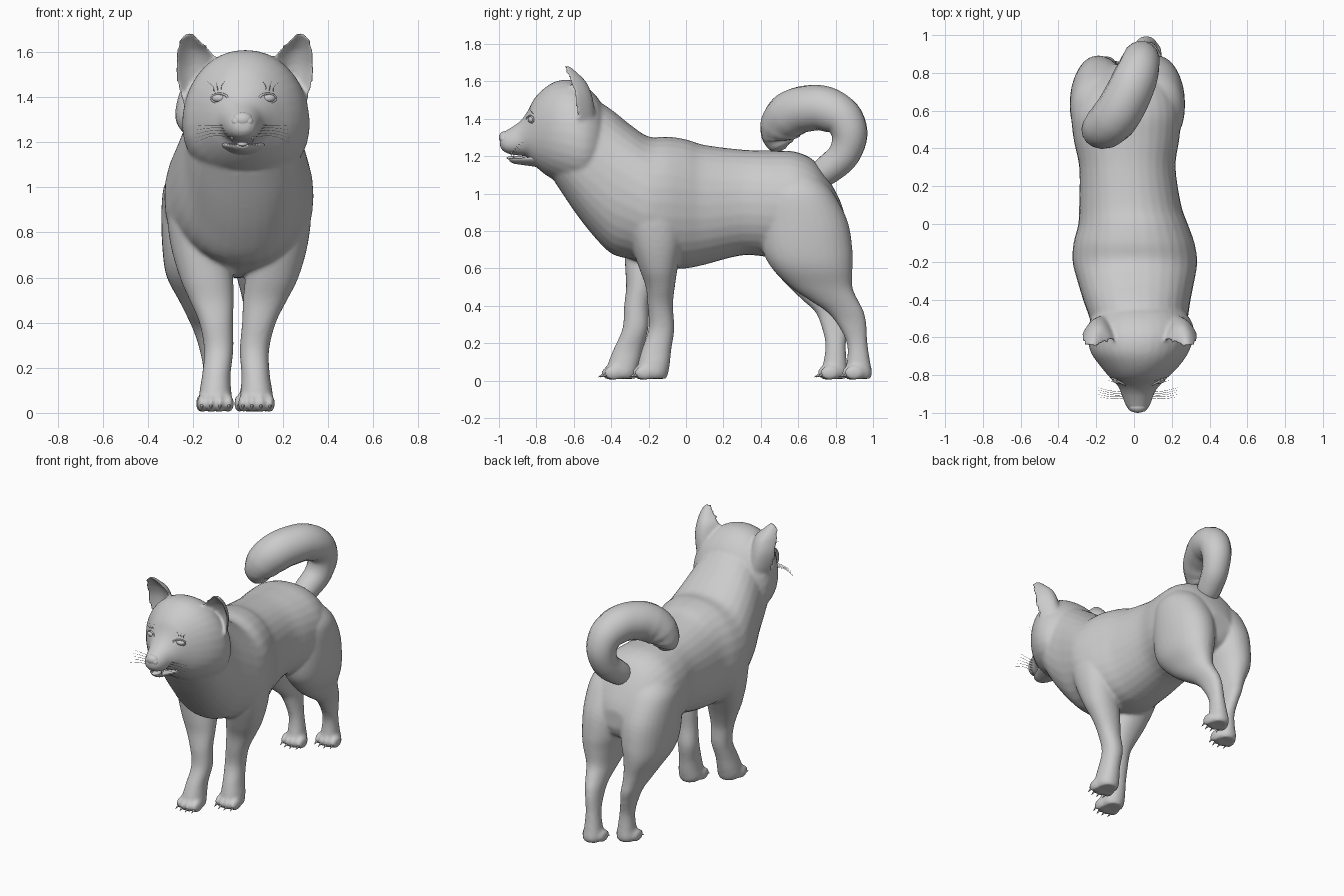
import bpy, bmesh, math
from mathutils import Matrix


def spow(v, p):
    return math.copysign(abs(v) ** (2 / p), v)


def catmull(rows, n=4):
    out = []
    for i in range(len(rows) - 1):
        a, b, c, d = (rows[max(i - 1, 0)], rows[i], rows[i + 1], rows[min(i + 2, len(rows) - 1)])
        for k in range(n):
            t = k / n
            out.append([0.5 * (2 * q + (r - p) * t + (2 * p - 5 * q + 4 * r - s) * t * t
                               + (3 * q - p - 3 * r + s) * t ** 3) for p, q, r, s in zip(a, b, c, d)])
    return out + [list(rows[-1])]


def loft(bm, rows, axis, p=2.0, bow=0.0, pear=0.0, n=32):
    """rows: position along axis, centre x, centre of other axis, half width, half of other axis"""
    rings = []
    for pos, cx, co, hx, ho in catmull(rows):
        ring = []
        for i in range(n):
            t = 2 * math.pi * i / n
            s = math.sin(t)
            x = cx + hx * spow(math.cos(t), p) * (1 - pear * s)
            o = co + ho * spow(s, p) + bow * hx * s * s
            ring.append(bm.verts.new((x, pos, o) if axis == 'y' else (x, o, pos)))
        rings.append(ring)
    for a, b in zip(rings, rings[1:]):
        for i in range(n):
            bm.faces.new((a[i], a[(i + 1) % n], b[(i + 1) % n], b[i]))
    bm.faces.new(rings[0])
    bm.faces.new(rings[-1])


def ball(bm, loc, scale, seg=20):
    bmesh.ops.create_uvsphere(bm, u_segments=seg, v_segments=seg // 2, radius=1,
                              matrix=Matrix.Translation(loc) @ Matrix.Diagonal((*scale, 1)))


def spike(bm, loc, r, h, turn):
    bmesh.ops.create_cone(bm, segments=8, radius1=r, radius2=r * .1, depth=h, cap_ends=True,
                          matrix=Matrix.Translation(loc) @ Matrix.Rotation(math.radians(turn), 4, 'X'))


def finish(bm, name):
    bmesh.ops.recalc_face_normals(bm, faces=bm.faces[:])
    for f in bm.faces:
        f.smooth = True
    me = bpy.data.meshes.new(name)
    bm.to_mesh(me)
    bm.free()
    ob = bpy.data.objects.new(name, me)
    bpy.context.collection.objects.link(ob)
    return ob


def tube(name, paths, depth, res=2):
    cu = bpy.data.curves.new(name, 'CURVE')
    cu.dimensions = '3D'
    cu.bevel_depth, cu.bevel_resolution, cu.resolution_u, cu.use_fill_caps = depth, res, 6, True
    for path in paths:
        sp = cu.splines.new('BEZIER')
        sp.bezier_points.add(len(path) - 1)
        for bp, (x, y, z, r) in zip(sp.bezier_points, path):
            bp.co, bp.radius = (x, y, z), r
            bp.handle_left_type = bp.handle_right_type = 'AUTO'
    ob = bpy.data.objects.new(name, cu)
    bpy.context.collection.objects.link(ob)
    return ob


def slices(rows):
    """(y, top, bottom, centre x, half width) to loft rows"""
    return [(y, cx, (t + b) / 2, hw, (t - b) / 2) for y, t, b, cx, hw in rows]


skin = bmesh.new()
# torso and neck
loft(skin, slices([
    (-.70, 1.48, 1.06, .03, .20), (-.60, 1.53, .91, .03, .24), (-.50, 1.51, .78, .025, .26),
    (-.40, 1.45, .68, .015, .285), (-.30, 1.37, .65, .01, .31), (-.20, 1.305, .62, .005, .33),
    (-.10, 1.305, .60, 0, .32), (0, 1.29, .60, -.005, .29), (.10, 1.26, .62, -.02, .27),
    (.30, 1.235, .67, -.035, .255), (.45, 1.23, .66, -.04, .28), (.58, 1.225, .65, -.04, .29),
    (.68, 1.18, .66, -.035, .26), (.76, 1.08, .68, -.035, .22), (.82, .97, .72, -.03, .14),
    (.845, .90, .78, -.03, .08)]), 'y', 2.2)
# head, fuller at the cheeks
loft(skin, slices([
    (-.43, 1.44, 1.12, .035, .17), (-.47, 1.51, 1.07, .035, .235), (-.53, 1.57, 1.03, .035, .275),
    (-.60, 1.605, 1.03, .035, .28), (-.68, 1.605, 1.06, .03, .258), (-.75, 1.57, 1.10, .03, .21),
    (-.81, 1.51, 1.15, .025, .155), (-.85, 1.435, 1.195, .025, .115), (-.89, 1.385, 1.203, .02, .09),
    (-.94, 1.35, 1.21, .02, .072), (-.975, 1.33, 1.225, .02, .055), (-.995, 1.31, 1.25, .02, .03)]),
    'y', 2.15, 0, .09)

# ears, cupped towards the front
ears = [(1.33, -.165, -.575, .06, .028), (1.42, -.172, -.585, .088, .024), (1.52, -.186, -.60, .094, .020),
        (1.595, -.192, -.62, .083, .018), (1.64, -.207, -.638, .058, .015), (1.67, -.215, -.65, .034, .013),
        (1.685, -.219, -.655, .016, .010)]
for s in (1, -1):
    loft(skin, [(z, x if s > 0 else .06 - x, y, hx, hy) for z, x, y, hx, hy in ears], 'z', 2, .85)

# legs: (z, centre x, front y, back y, half width)
front_rows = [(1.05, .18, -.27, -.06, .08), (.90, .19, -.33, -.02, .13), (.75, .18, -.30, -.02, .13),
              (.60, .15, -.25, -.045, .118), (.50, .12, -.215, -.06, .098), (.40, .093, -.205, -.07, .075),
              (.28, .073, -.20, -.062, .065), (.17, .078, -.235, -.078, .063), (.10, .082, -.255, -.085, .07),
              (.04, .082, -.265, -.095, .075), (.01, .082, -.25, -.105, .06)]
hind_rows = [(1.08, .09, .48, .72, .12), (1.0, .105, .42, .79, .155), (.85, .11, .40, .865, .16),
             (.70, .115, .41, .89, .148), (.60, .12, .46, .89, .125), (.50, .11, .56, .89, .09),
             (.43, .10, .66, .92, .07), (.37, .09, .75, .95, .057), (.30, .08, .81, .965, .048),
             (.20, .07, .86, .97, .045), (.10, .065, .86, .985, .055), (.04, .065, .845, .995, .066),
             (.01, .065, .86, .985, .055)]


def ramp(z, hi, lo):
    return min(1, max(0, (hi - z) / (hi - lo)))


claws = bmesh.new()
# per pair: x offset high and low, stride of the leading leg, toe line
for rows, off, stride, foot_y in ((front_rows, (.01, -.018), (.85, .45, -.12, -.165), -.235),
                                  (hind_rows, (-.07, -.04), (.52, .25, -.11, -.13), .885)):
    for side in (1, -1):
        out = []
        for z, x, f, b, hw in rows:
            dy = 0
            if side < 0:
                hi, lo, d1, d2 = stride
                dy = d1 * ramp(z, hi, lo) + (d2 - d1) * ramp(z, lo, .05)
                x = -x + off[0] + (off[1] - off[0]) * ramp(z, .6, .2)
            out.append((z, x, (f + b) / 2 + dy, hw, (b - f) / 2))
        loft(skin, out, 'z', 2.15)
        # toes and claws
        cx, cy = out[-2][1], foot_y + (stride[3] if side < 0 else 0)
        for k in (-1.5, -.5, .5, 1.5):
            x, y = cx + k * .04, cy + .014 * (abs(k) - .5)
            ball(skin, (x, y, .042), (.022, .054, .04), 16)
            spike(claws, (x, y - .054, .026), .009, .036, 115)

body = finish(skin, "body")
rm = body.modifiers.new("Merge", 'REMESH')
rm.mode, rm.voxel_size, rm.use_smooth_shade = 'VOXEL', .010, True
sm = body.modifiers.new("Soften", 'SMOOTH')
sm.factor, sm.iterations = .5, 8
finish(claws, "claws")

# curled tail
tube("tail", [[(-.03, .64, 1.06, .06), (.0, .76, 1.13, .08), (.03, .86, 1.24, .088), (.035, .86, 1.37, .102),
               (.005, .77, 1.445, .118), (-.05, .65, 1.455, .124), (-.11, .555, 1.42, .125),
               (-.16, .51, 1.36, .115), (-.185, .50, 1.30, .095), (-.185, .51, 1.255, .065),
               (-.185, .52, 1.235, .015)]], 1.0, 6)

# lower jaw, tongue, teeth
bm = bmesh.new()
loft(bm, [(-.74, .025, 1.18, .11, .035), (-.80, .025, 1.19, .10, .026), (-.87, .02, 1.187, .075, .018),
          (-.92, .02, 1.185, .052, .013), (-.945, .02, 1.187, .025, .007)], 'y', 2.1, -.22)
finish(bm, "lower_jaw")
bm = bmesh.new()
ball(bm, (.02, -.91, 1.19), (.028, .05, .012))
finish(bm, "tongue")
bm = bmesh.new()
for s in (-1, 1):
    spike(bm, (.02 + s * .046, -.935, 1.212), .006, .026, 180)
    spike(bm, (.02 + s * .038, -.922, 1.195), .006, .024, 0)
finish(bm, "teeth")

# nose
bm = bmesh.new()
ball(bm, (.02, -.968, 1.30), (.046, .032, .034))
for s in (-1, 1):
    ball(bm, (.02 + s * .027, -.972, 1.292), (.022, .022, .022))
finish(bm, "nose")

# eyes with lids
bm = bmesh.new()
for s in (-1, 1):
    ball(bm, (.025 + s * .107, -.824, 1.395), (.034, .022, .019))
finish(bm, "eyes")
tube("eyelids", [[(.025 + s * (.107 + .036 * math.cos(a)), -.834 + .018 * math.cos(a),
                   1.395 + .020 * math.sin(a), 1) for a in [i * math.pi / 8 for i in range(17)]]
                 for s in (-1, 1)], .005)

# whiskers and brow hairs
hairs = []
for s in (-1, 1):
    for k in range(5):
        z = 1.225 + .012 * k
        hairs.append([(.02 + s * .06, -.92 + .008 * k, z, 1),
                      (.02 + s * .13, -.925 + .01 * k, z + .003, .8),
                      (.02 + s * .21, -.915 + .012 * k, z - .025 + .006 * k, .3)])
    for k in range(3):
        x = .025 + s * (.095 + .018 * k)
        hairs.append([(x, -.815, 1.425, 1), (x + s * .004, -.83, 1.445, .8),
                      (x + s * (.02 * k - .01), -.83, 1.47, .3)])
tube("whiskers", hairs, .0013, 1)
